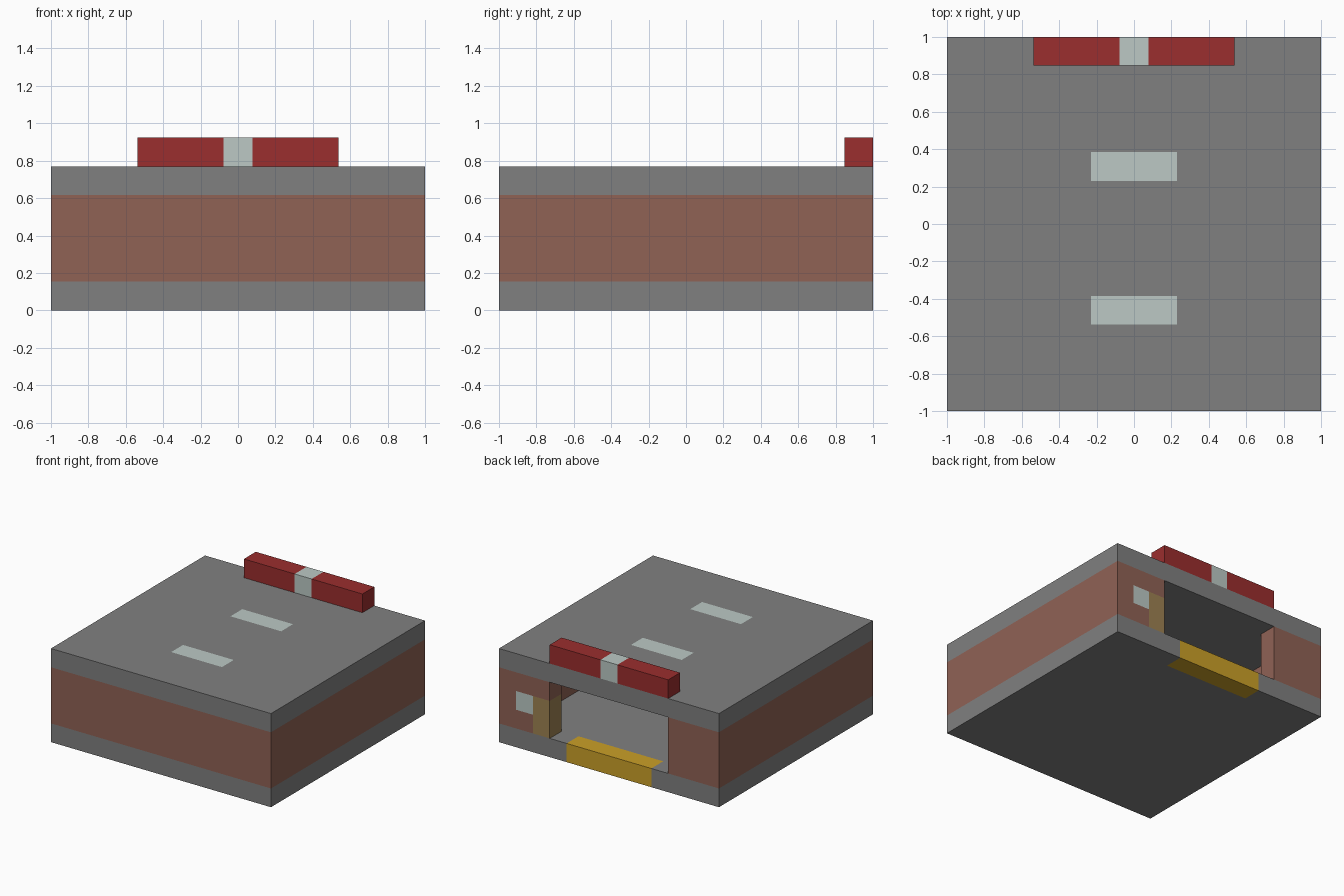
import bpy, bmesh
from mathutils import Vector

U = 1 / 13  # half a block; the building is 26 of these wide

cube = bpy.data.objects.get("Cube")
if cube:
    bpy.data.objects.remove(cube, do_unlink=True)


def material(name, r, g, b):
    """Make a flat material from display colour values."""
    color = [(((c / 255) + 0.055) / 1.055) ** 2.4 for c in (r, g, b)] + [1]
    mat = bpy.data.materials.new(name)
    mat.diffuse_color = color
    mat.use_nodes = True
    mat.node_tree.nodes["Principled BSDF"].inputs["Base Color"].default_value = color
    return mat


concrete = material("concrete grey", 128, 128, 128)
brick = material("brick brown", 144, 98, 85)
red = material("sign red", 155, 46, 46)
pale = material("pale glass", 188, 201, 197)
yellow = material("step yellow", 203, 160, 40)
wood = material("wood tan", 157, 130, 82)


def block(name, mat, x, y, z, painted=()):
    """Box from (low, high) ranges; painted holds (material, x, y, z) regions."""
    bm = bmesh.new()
    bmesh.ops.create_cube(bm, size=1)
    for v in bm.verts:
        v.co = Vector([r[0] if c < 0 else r[1] for c, r in zip(v.co, (x, y, z))]) * U
    mesh = bpy.data.meshes.new(name)
    mesh.materials.append(mat)
    for index, (paint, *region) in enumerate(painted, 1):
        mesh.materials.append(paint)
        # Cut the box along the region's borders, then colour what lies inside
        for axis, span in enumerate(region):
            normal = Vector([i == axis for i in range(3)])
            for cut in span:
                bmesh.ops.bisect_plane(bm, geom=bm.verts[:] + bm.edges[:] + bm.faces[:],
                                       plane_co=normal * cut * U, plane_no=normal)
        for f in bm.faces:
            c = f.calc_center_median() / U
            if all(s[0] - 0.01 < c[i] < s[1] + 0.01 for i, s in enumerate(region)):
                f.material_index = index
    bmesh.ops.recalc_face_normals(bm, faces=bm.faces)
    bm.to_mesh(mesh)
    bm.free()
    obj = bpy.data.objects.new(name, mesh)
    bpy.context.collection.objects.link(obj)
    return obj


FULL, INNER, BACK = (-13, 13), (-11, 11), (11, 13)
BASE, WALL, TOP, SIGN = (0, 2), (2, 8), (8, 10), (10, 12)

# Floor with the doorstep, and roof with two skylights
block("floor", concrete, FULL, FULL, BASE, [(yellow, (-5, 5), BACK, BASE)])
block("roof", concrete, FULL, FULL, TOP,
      [(pale, (-3, 3), (low, low + 2), TOP) for low in (-7, 3)])

# Walls around the hollow room
block("front_wall", brick, FULL, (-13, -11), WALL)
block("left_wall", brick, (11, 13), INNER, WALL)
block("right_wall", brick, (-13, -11), INNER, WALL)

# Back wall piers either side of the wide opening, with a door and window
block("back_pier_right", brick, (-13, -7), BACK, WALL)
block("back_pier_left", brick, (7, 13), BACK, WALL,
      [(wood, (7, 9), BACK, (2, 6)), (pale, (9, 11), BACK, (4, 6))])

# Sign above the opening
block("roof_sign", red, (-7, 7), BACK, SIGN, [(pale, (-1, 1), BACK, SIGN)])
